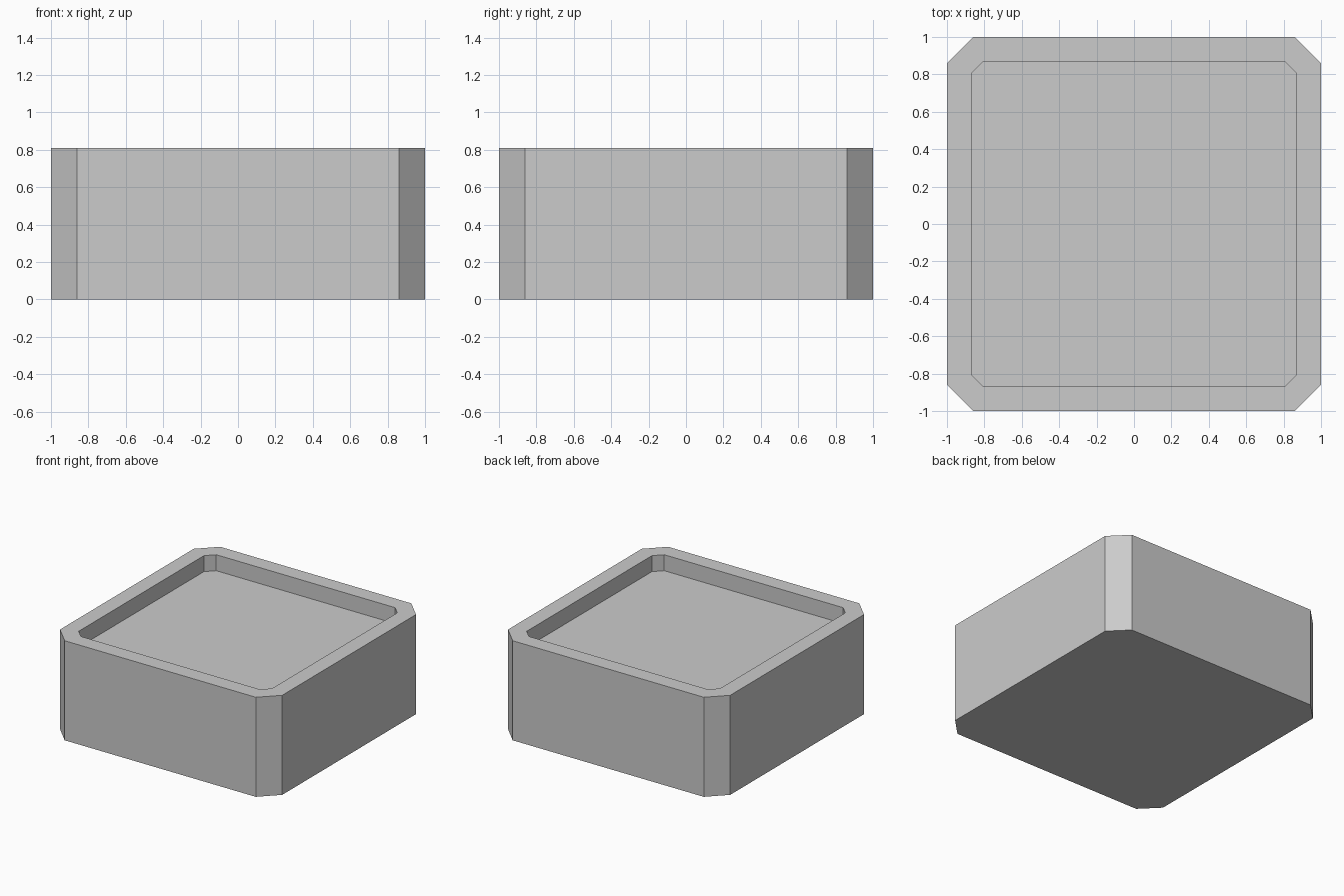
import bpy, bmesh

if "Cube" in bpy.data.objects:
    bpy.data.objects.remove(bpy.data.objects["Cube"])


def octagon(bm, half, flat, z):
    """Ring of a square with cut corners: half width, half length of the flat side."""
    pts = [(flat, -half), (half, -flat), (half, flat), (flat, half),
           (-flat, half), (-half, flat), (-half, -flat), (-flat, -half)]
    return [bm.verts.new((x, y, z)) for x, y in pts]


def bridge(bm, a, b):
    for i in range(len(a)):
        j = (i + 1) % len(a)
        bm.faces.new((a[i], a[j], b[j], b[i]))


bm = bmesh.new()

# Rings from the base, up the outside, over the rim and down into the recess
rings = [octagon(bm, 1.0, 0.86, 0.0),
         octagon(bm, 1.0, 0.86, 0.81),
         octagon(bm, 0.87, 0.805, 0.81),
         octagon(bm, 0.87, 0.805, 0.68)]
for lower, upper in zip(rings, rings[1:]):
    bridge(bm, lower, upper)

# Underside and recessed floor
bm.faces.new(rings[0][::-1])
bm.faces.new(rings[-1])

mesh = bpy.data.meshes.new("recessed_block")
bm.to_mesh(mesh)
bm.free()
block = bpy.data.objects.new("recessed_block", mesh)
bpy.context.collection.objects.link(block)
